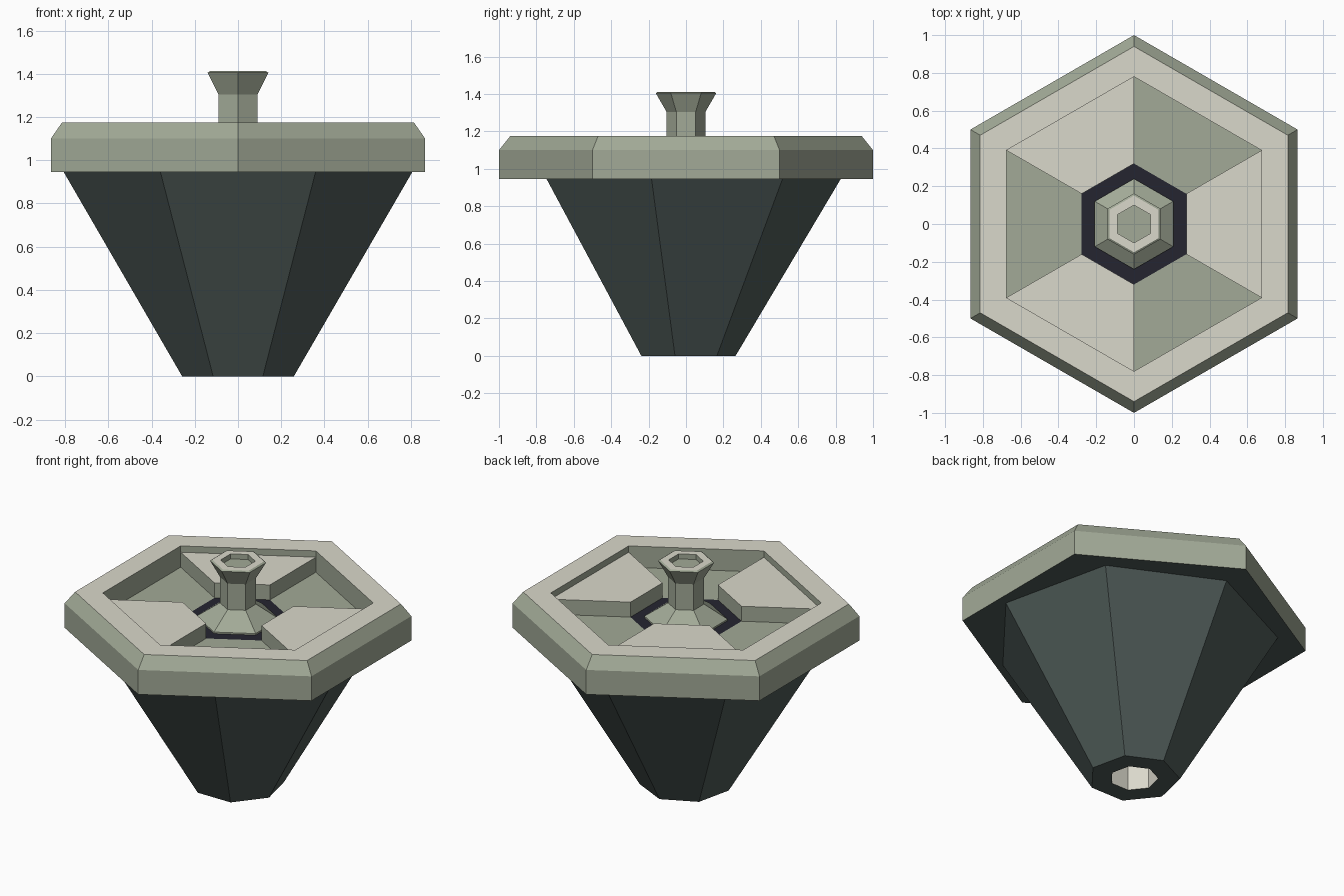
import bpy, bmesh, math

if "Cube" in bpy.data.objects:
    bpy.data.objects.remove(bpy.data.objects["Cube"])


def lin(c):
    c /= 255
    return c / 12.92 if c <= 0.04045 else ((c + 0.055) / 1.055) ** 2.4


def material(name, r, g, b):
    m = bpy.data.materials.new(name)
    m.diffuse_color = (lin(r), lin(g), lin(b), 1)
    m.use_nodes = True
    m.node_tree.nodes["Principled BSDF"].inputs["Base Color"].default_value = m.diffuse_color
    return m


MATS = [material("cream", 218, 216, 203), material("sage_grey", 162, 170, 151),
        material("dark_slate", 78, 90, 87), material("navy_black", 37, 37, 48)]
CREAM, SAGE, SLATE, NAVY = range(4)


def finish(bm, name):
    bmesh.ops.remove_doubles(bm, verts=bm.verts, dist=1e-5)
    bmesh.ops.recalc_face_normals(bm, faces=bm.faces)
    me = bpy.data.meshes.new(name)
    bm.to_mesh(me)
    bm.free()
    for m in MATS:
        me.materials.append(m)
    ob = bpy.data.objects.new(name, me)
    bpy.context.collection.objects.link(ob)
    return ob


def point(r, z, i, n):
    a = math.pi / 2 + 2 * math.pi * i / n
    return (r * math.cos(a), r * math.sin(a), z)


def lathe(name, n, profile, colours):
    """Faceted solid: rings of (radius, z), one colour per band, capped at both ends."""
    bm = bmesh.new()
    rings = [[bm.verts.new(point(r, z, i, n)) for i in range(n)] for r, z in profile]
    for a, b, col in zip(rings, rings[1:], colours[1:]):
        for i in range(n):
            j = (i + 1) % n
            bm.faces.new((a[i], a[j], b[j], b[i])).material_index = col
    bm.faces.new(rings[0]).material_index = colours[0]
    bm.faces.new(rings[-1]).material_index = colours[-1]
    return finish(bm, name)


FLOOR = 1.04

# seven-sided tapering body with a pale socket underneath
lathe("tapered_body", 7,
      [(0.14, 0.3), (0.14, 0), (0.265, 0), (0.83, 0.95)],
      [CREAM, CREAM, SLATE, SLATE, SLATE])

# hexagonal tray with chamfered rim and dark centre
lathe("hex_tray", 6,
      [(1, 0.945), (1, 1.10), (0.94, 1.175), (0.78, 1.175), (0.78, FLOOR), (0.32, FLOOR)],
      [SLATE, SAGE, SAGE, CREAM, SAGE, SAGE, NAVY])

# three raised wedge pads on alternate sectors
for k in (0, 2, 4):
    bm = bmesh.new()
    corners = [(0.32, k), (0.78, k), (0.78, k + 1), (0.32, k + 1)]
    low = [bm.verts.new(point(r, FLOOR - 0.01, i, 6)) for r, i in corners]
    top = [bm.verts.new(point(r, 1.135, i, 6)) for r, i in corners]
    bm.faces.new(low).material_index = SAGE
    bm.faces.new(top).material_index = CREAM
    for i in range(4):
        j = (i + 1) % 4
        bm.faces.new((low[i], low[j], top[j], top[i])).material_index = SAGE
    finish(bm, f"raised_pad_{k // 2 + 1}")

# central stud with flared, hollow head
lathe("centre_stud", 6,
      [(0.24, FLOOR - 0.01), (0.24, 1.05), (0.104, 1.14), (0.104, 1.305), (0.162, 1.405),
       (0.15, 1.412), (0.1, 1.412), (0.1, 1.38)],
      [SAGE, SAGE, SAGE, SAGE, SAGE, SAGE, CREAM, SAGE, SAGE])
